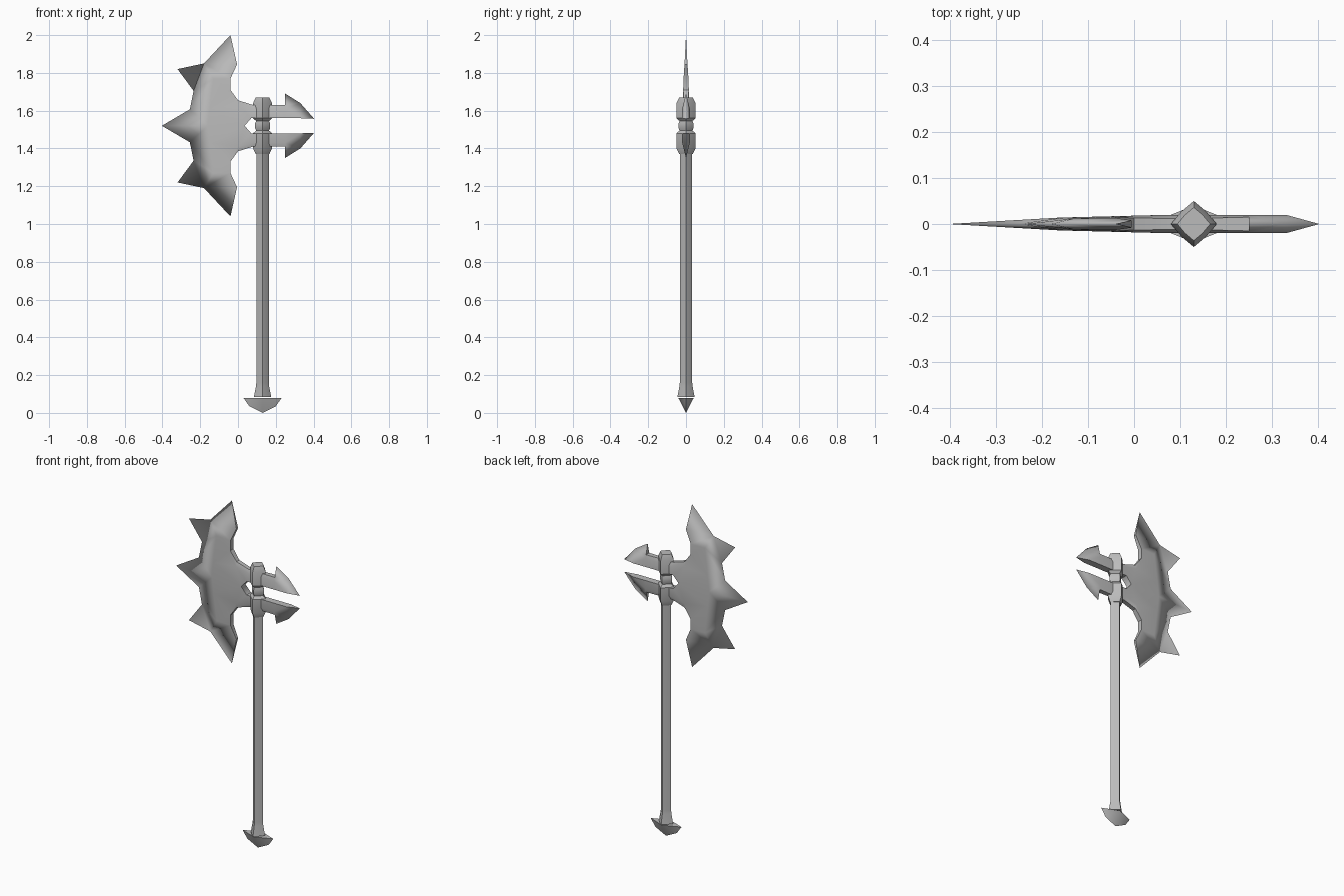
import bpy, bmesh, math

if "Cube" in bpy.data.objects:
    bpy.data.objects.remove(bpy.data.objects["Cube"], do_unlink=True)

steel = bpy.data.materials.new("plain_grey")
steel.use_nodes = True
grey = (0.5, 0.5, 0.5, 1)
steel.diffuse_color = grey
steel.node_tree.nodes["Principled BSDF"].inputs["Base Color"].default_value = grey

AXIS_X = 0.13    # centre line of the shaft
HEAD_Z = 1.52    # mirror height of the axe head


def finish(name, bm, location, mirror=None):
    mesh = bpy.data.meshes.new(name)
    bm.to_mesh(mesh)
    bm.free()
    mesh.materials.append(steel)
    obj = bpy.data.objects.new(name, mesh)
    obj.location = location
    bpy.context.collection.objects.link(obj)
    if mirror:
        mod = obj.modifiers.new("mirror", "MIRROR")
        mod.use_axis = mirror
        mod.merge_threshold = 0.0005
    bpy.ops.object.select_all(action="DESELECT")
    obj.select_set(True)
    bpy.context.view_layer.objects.active = obj
    bpy.ops.object.shade_smooth_by_angle(angle=math.radians(30))
    return obj


def plate(name, points, faces):
    """Quarter plate from (x, z, half thickness) points, mirrored in y and z."""
    bm = bmesh.new()
    verts = {k: bm.verts.new((x, -t, z)) for k, (x, z, t) in points.items()}
    for face in faces.split():
        bm.faces.new([verts[k] for k in face])
    # close the rim down to the middle plane
    for edge in [e for e in bm.edges if e.is_boundary]:
        a, b = edge.verts
        if max(abs(a.co.z), abs(b.co.z)) < 0.001 or min(a.co.y, b.co.y) > -0.001:
            continue
        c, d = (bm.verts.new((v.co.x, 0, v.co.z)) for v in (b, a))
        bm.faces.new((a, b, c, d))
    bmesh.ops.remove_doubles(bm, verts=bm.verts, dist=0.0005)
    bmesh.ops.recalc_face_normals(bm, faces=bm.faces)
    if sum(f.normal.y * f.calc_area() for f in bm.faces) > 0:
        bmesh.ops.reverse_faces(bm, faces=bm.faces)
    return finish(name, bm, (0, 0, HEAD_Z), (False, True, True))


def turned(name, profile):
    """Eight-sided diamond-like post from (z, radius) rings."""
    bm = bmesh.new()
    rings = []
    for z, r in profile:
        ring = []
        for i in range(8):
            a = i * math.pi / 4
            k = r if i % 2 == 0 else r * 0.77
            ring.append(bm.verts.new((k * math.cos(a), k * math.sin(a), z)))
        rings.append(ring)
    for low, high in zip(rings, rings[1:]):
        for i in range(8):
            j = (i + 1) % 8
            bm.faces.new((low[i], low[j], high[j], high[i]))
    bm.faces.new(rings[0][::-1])
    bm.faces.new(rings[-1])
    return finish(name, bm, (AXIS_X, 0, 0))


# Spiked blade: sharp outer edge, thick inner edge, two arms to the shaft
plate("blade", {
    "T": (-0.04, 0.48, 0), "a": (-0.18, 0.33, 0), "b": (-0.32, 0.30, 0),
    "c": (-0.235, 0.185, 0), "d": (-0.255, 0.087, 0), "e": (-0.403, 0, 0),
    "i": (-0.005, 0.325, 0.008), "j": (-0.04, 0.25, 0.013),
    "k": (-0.04, 0.19, 0.015), "l": (0, 0.135, 0.013), "m": (0.08, 0.11, 0.012),
    "n": (AXIS_X, 0.11, 0.012), "o": (0, 0.11, 0.018), "p": (0.08, 0.09, 0.02),
    "q": (AXIS_X, 0.09, 0.02), "r": (AXIS_X, 0.04, 0.02),
    "s": (0.07, 0.04, 0.02), "t": (0.035, 0, 0.019),
    "u": (-0.13, 0.25, 0.012), "v": (-0.15, 0.09, 0.014), "w": (-0.16, 0, 0.014),
}, "Tai auji abcu ucdv dewv uvkj vok olk vwto lomp" .replace("lomp", "lopm")
    + " otsp mpqn pqrs")

# Pair of barbed spikes behind the shaft
plate("back_spikes", {
    "a": (AXIS_X, 0.11, 0.012), "b": (0.25, 0.11, 0.015),
    "c": (AXIS_X, 0.09, 0.02), "d": (0.25, 0.09, 0.02),
    "e": (AXIS_X, 0.04, 0.02), "f": (0.25, 0.04, 0.02),
    "p": (0.25, 0.17, 0), "q": (0.33, 0.12, 0),
    "r": (0.33, 0.04, 0.02), "t": (0.403, 0.037, 0),
}, "abdc cdfe bpqd dqrf qtr")

# Shaft with flared foot
turned("shaft", [(0.083, 0.046), (0.14, 0.035), (0.16, 0.033), (1.40, 0.033)])

# Two collars and the narrow neck between them
half = [(0.025, 0.034), (0.04, 0.05), (0.12, 0.05), (0.15, 0.036)]
turned("upper_collar", [(HEAD_Z + z, r) for z, r in half])
turned("lower_collar", [(HEAD_Z - z, r) for z, r in reversed(half)])
turned("neck", [(HEAD_Z + z, r) for z, r in
                ((-0.03, 0.032), (-0.012, 0.04), (0.012, 0.04), (0.03, 0.032))])

# Pommel: wide diamond top narrowing to a keel and a point
bm = bmesh.new()
foot = bm.verts.new((0, 0, 0.005))
sides = [bm.verts.new((0, s * 0.04, 0.083)) for s in (-1, 1)]
wings = [bm.verts.new((s * 0.1, 0, 0.083)) for s in (-1, 1)]
keels = [bm.verts.new((s * 0.07, 0, 0.04)) for s in (-1, 1)]
bm.faces.new((sides[0], wings[1], sides[1], wings[0]))
for side in sides:
    for wing, keel in zip(wings, keels):
        bm.faces.new((side, wing, keel))
        bm.faces.new((side, keel, foot))
bmesh.ops.recalc_face_normals(bm, faces=bm.faces)
finish("pommel", bm, (AXIS_X, 0, -0.005))
